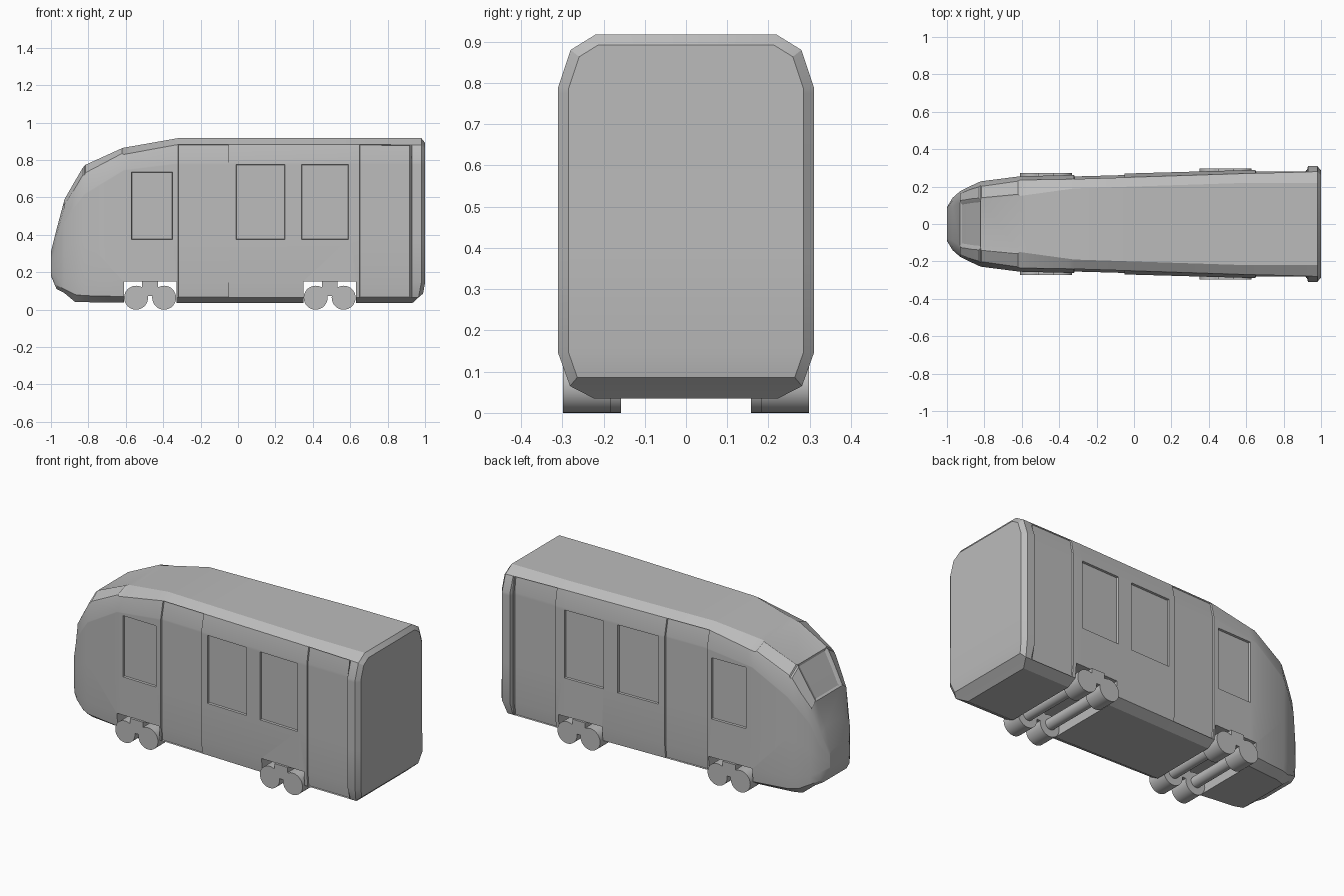
import bpy, bmesh
from math import pi
from mathutils import Matrix, Vector

cube = bpy.data.objects.get("Cube")
if cube:
    bpy.data.objects.remove(cube)

grey = bpy.data.materials.new("plain grey")
grey.use_nodes = True
grey.diffuse_color = (0.5, 0.5, 0.5, 1)
grey.node_tree.nodes["Principled BSDF"].inputs["Base Color"].default_value = (0.5, 0.5, 0.5, 1)


def finish(bm, name):
    mesh = bpy.data.meshes.new(name)
    bm.to_mesh(mesh)
    bm.free()
    obj = bpy.data.objects.new(name, mesh)
    bpy.context.collection.objects.link(obj)
    mesh.materials.append(grey)
    return obj


def smooth(obj):
    bpy.ops.object.select_all(action='DESELECT')
    obj.select_set(True)
    bpy.context.view_layer.objects.active = obj
    bpy.ops.object.shade_smooth_by_angle(angle=0.4)


def add_box(bm, x, y, z):
    size = Vector((x[1] - x[0], y[1] - y[0], z[1] - z[0]))
    mid = Vector((x[0] + x[1], y[0] + y[1], z[0] + z[1])) / 2
    bmesh.ops.create_cube(bm, size=1, matrix=Matrix.Translation(mid) @ Matrix.Diagonal(size.to_4d()))


def add_cylinder(bm, x, y, z, radius):
    bmesh.ops.create_cone(bm, cap_ends=True, segments=32, radius1=radius, radius2=radius,
                          depth=y[1] - y[0],
                          matrix=Matrix.Translation((x, (y[0] + y[1]) / 2, z))
                          @ Matrix.Rotation(pi / 2, 4, 'X'))


# Body stations: x, heights (bottom, low, sill, upper, edge, roof), half widths (side, edge, roof)
KEYS = [
    (-1.0, .18, .19, .20, .26, .29, .31, .09, .085, .075),
    (-.97, .11, .13, .18, .34, .40, .43, .14, .125, .09),
    (-.93, .09, .11, .16, .47, .54, .58, .175, .165, .115),
    (-.87, .04, .08, .15, .555, .635, .685, .205, .19, .125),
    (-.82, .04, .075, .145, .62, .72, .77, .228, .205, .13),
    (-.61, .037, .07, .145, .748, .83, .866, .255, .235, .15),
    (-.32, .035, .065, .145, .785, .883, .917, .262, .24, .19),
    (.6, .035, .065, .145, .79, .884, .917, .288, .27, .22),
    (.98, .035, .065, .145, .79, .88, .917, .29, .28, .22),
]
DOORS = [(-.32, -.05), (.65, .92)]
WINDOWS = [(-.57, -.35, 4), (-.01, .25, 5), (.34, .59, 5)]   # x range and top row


def section(x):
    """Points of one half section, from bottom to roof."""
    for a, b in zip(KEYS, KEYS[1:]):
        if x <= b[0]:
            break
    t = (x - a[0]) / (b[0] - a[0])
    _, bot, low, sill, upper, edge, roof, half, edge_h, roof_h = [p + (q - p) * t for p, q in zip(a, b)]
    wide = half + (.02 if x > .927 else 0)          # rear collar
    rows = [(half * .77, bot), (half * .97, low), (wide, sill),
            (wide, min(.375, (sill + upper) / 2)), (wide, min(.735, upper - .01)),
            (wide, min(.775, upper - .005)), (wide, upper), (edge_h, edge), (roof_h, roof)]
    pts = [Vector((x, y, z)) for y, z in rows]
    if x > .97:                                      # tail sweeps in at the bottom
        pts[0].x, pts[1].x = .932, .965
    return pts


xs = {k[0] for k in KEYS} | {x for d in DOORS for x in d} | {x for w in WINDOWS for x in w[:2]}
xs = sorted(xs | {.925, .93})
ROWS = 9
RING = 2 * ROWS

# Body shell lofted through the stations
bm = bmesh.new()
rings = []
for x in xs:
    half = section(x)
    full = half + [Vector((p.x, -p.y, p.z)) for p in reversed(half)]
    rings.append([bm.verts.new(p) for p in full])
faces = {}
for i in range(len(xs) - 1):
    for k in range(RING):
        j = (k + 1) % RING
        faces[i, k] = bm.faces.new((rings[i][k], rings[i][j], rings[i + 1][j], rings[i + 1][k]))
tail = []
for ring in (rings[0], rings[-1]):
    tail = [bm.faces.new((ring[r], ring[r + 1], ring[RING - 2 - r], ring[RING - 1 - r]))
            for r in range(ROWS - 1)]
bmesh.ops.recalc_face_normals(bm, faces=bm.faces[:])


def panel(x0, x1, strips, thickness, depth):
    """Inset a patch of the shell and push it in or out."""
    patch = [f for (i, k), f in faces.items()
             if k in strips and xs[i] > x0 - .001 and xs[i + 1] < x1 + .001]
    bmesh.ops.inset_region(bm, faces=patch, thickness=thickness, depth=depth, use_even_offset=True)


def both_sides(x0, x1, first, last, thickness, depth):
    for strips in (range(first, last + 1), range(16 - last, 17 - first)):
        panel(x0, x1, strips, thickness, depth)


for x0, x1 in DOORS:
    both_sides(x0, x1, 1, 6, .002, -.008)
for x0, x1, top in WINDOWS:
    both_sides(x0, x1, 3, top - 1, .002, -.012)
panel(-.93, -.82, [8], .012, -.006)                  # windscreen
both_sides(-.93, -.82, 7, 7, .008, .006)             # corner panes
both_sides(-.82, -.61, 7, 7, .008, .006)
bmesh.ops.inset_region(bm, faces=tail[1:], thickness=.025, depth=.02, use_even_offset=True)
body = finish(bm, "body")

# Bogie bays cut through the underside
BOGIES = [(-.47, .272), (.49, .298)]
bm = bmesh.new()
for cx, _ in BOGIES:
    add_box(bm, (cx - .14, cx + .14), (-.5, .5), (-.1, .15))
cutter = finish(bm, "bay_cutter")
cutter.hide_render = True
cut = body.modifiers.new("bays", 'BOOLEAN')
cut.operation, cut.solver, cut.object = 'DIFFERENCE', 'EXACT', cutter
bpy.context.view_layer.objects.active = body
bpy.ops.object.modifier_apply(modifier=cut.name)
bpy.data.objects.remove(cutter)
smooth(body)

# Bogies: paired wheels, side frames, hangers and axles
for end, (cx, outer) in zip(("front", "rear"), BOGIES):
    bm = bmesh.new()
    for span in ((outer - .115, outer), (-outer, .115 - outer)):
        for dx in (-.075, .075):
            add_cylinder(bm, cx + dx, span, .064, .064)
        add_box(bm, (cx - .075, cx + .075), span, (.072, .122))
        add_box(bm, (cx - .042, cx + .042), span, (.12, .152))
    for dx in (-.075, .075):
        add_cylinder(bm, cx + dx, (.12 - outer, outer - .12), .07, .032)
    smooth(finish(bm, end + "_bogie"))
